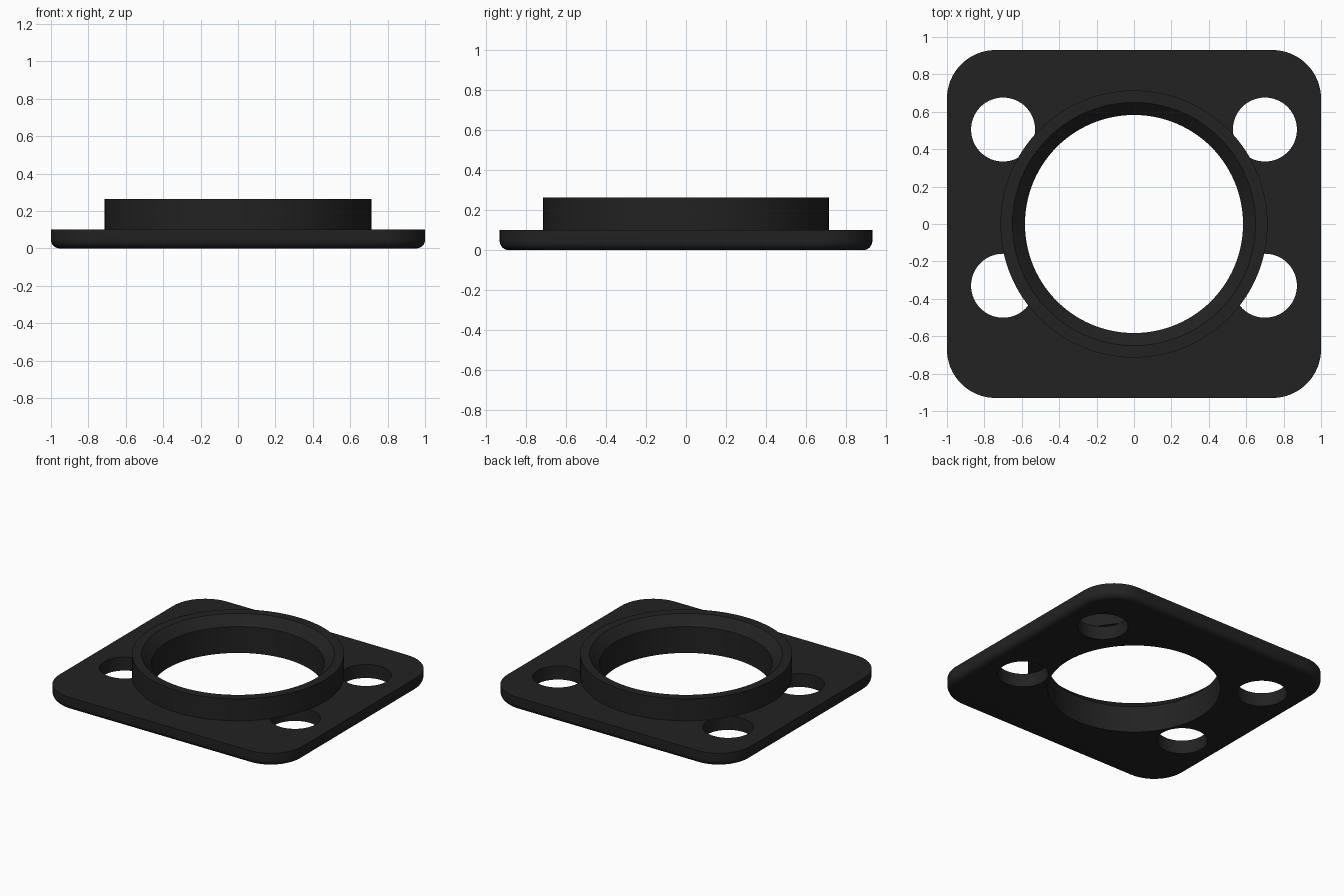
import bpy, bmesh
from math import sin, cos, pi, radians

cube = bpy.data.objects.get("Cube")
if cube:
    bpy.data.objects.remove(cube, do_unlink=True)

HALF_X, HALF_Y, CORNER = 1.0, 0.93, 0.26
PLATE_TOP, RING_TOP = 0.1, 0.263
BORE, FILLET, SEGS = 0.583, 0.045, 128

black = bpy.data.materials.new("matte black")
black.use_nodes = True
colour = (0.016, 0.016, 0.016, 1)
black.diffuse_color = colour
black.node_tree.nodes["Principled BSDF"].inputs["Base Color"].default_value = colour


def loft(name, loops, closed=False):
    """Skin a stack of equal-length loops; cap the ends or join them up."""
    bm = bmesh.new()
    rows = [[bm.verts.new(p) for p in loop] for loop in loops]
    pairs = list(zip(rows, rows[1:]))
    if closed:
        pairs.append((rows[-1], rows[0]))
    else:
        bm.faces.new(rows[0])
        bm.faces.new(rows[-1])
    n = len(rows[0])
    for a, b in pairs:
        for i in range(n):
            j = (i + 1) % n
            bm.faces.new((a[i], a[j], b[j], b[i]))
    bmesh.ops.recalc_face_normals(bm, faces=bm.faces)
    mesh = bpy.data.meshes.new(name)
    bm.to_mesh(mesh)
    bm.free()
    mesh.materials.append(black)
    obj = bpy.data.objects.new(name, mesh)
    bpy.context.collection.objects.link(obj)
    return obj


def circle(r, z, cx=0, cy=0):
    return [(cx + r * cos(2 * pi * i / SEGS), cy + r * sin(2 * pi * i / SEGS), z)
            for i in range(SEGS)]


def rounded_rect(inset, z, steps=16):
    r = CORNER - inset
    pts = []
    for k, (sx, sy) in enumerate([(1, 1), (-1, 1), (-1, -1), (1, -1)]):
        for i in range(steps + 1):
            a = (k + i / steps) * pi / 2
            pts.append((sx * (HALF_X - CORNER) + r * cos(a),
                        sy * (HALF_Y - CORNER) + r * sin(a), z))
    return pts


# Base plate with a rounded lower edge
angles = [i * pi / 16 for i in range(9)]
loops = [rounded_rect(FILLET * (1 - sin(a)), FILLET * (1 - cos(a))) for a in angles]
plate = loft("base_plate", loops + [rounded_rect(0, PLATE_TOP)])

# Central bore and four bolt holes
cutters = [loft("bore_cutter", [circle(BORE, -0.1), circle(BORE, 0.2)])]
for x in (-0.7, 0.7):
    for y in (0.505, -0.33):
        cutters.append(loft("bolt_hole_cutter",
                            [circle(0.171, -0.1, x, y), circle(0.171, 0.2, x, y)]))
for cutter in cutters:
    cutter.hide_render = True
    cutter.hide_viewport = True
    mod = plate.modifiers.new("hole", "BOOLEAN")
    mod.operation = "DIFFERENCE"
    mod.solver = "EXACT"
    mod.object = cutter

# Bake the holes so the edge shading is applied to the cut surface
graph = bpy.context.evaluated_depsgraph_get()
plate_mesh = bpy.data.meshes.new_from_object(plate.evaluated_get(graph))
plate.modifiers.clear()
plate.data = plate_mesh
for cutter in cutters:
    bpy.data.objects.remove(cutter, do_unlink=True)

# Raised collar with a chamfered mouth
profile = [(0.714, PLATE_TOP), (0.714, RING_TOP), (0.65, RING_TOP),
           (BORE, 0.196), (BORE, PLATE_TOP)]
collar = loft("collar_ring", [circle(r, z) for r, z in profile], closed=True)

for obj in (plate, collar):
    bpy.ops.object.select_all(action="DESELECT")
    obj.select_set(True)
    bpy.context.view_layer.objects.active = obj
    bpy.ops.object.shade_smooth_by_angle(angle=radians(30))
